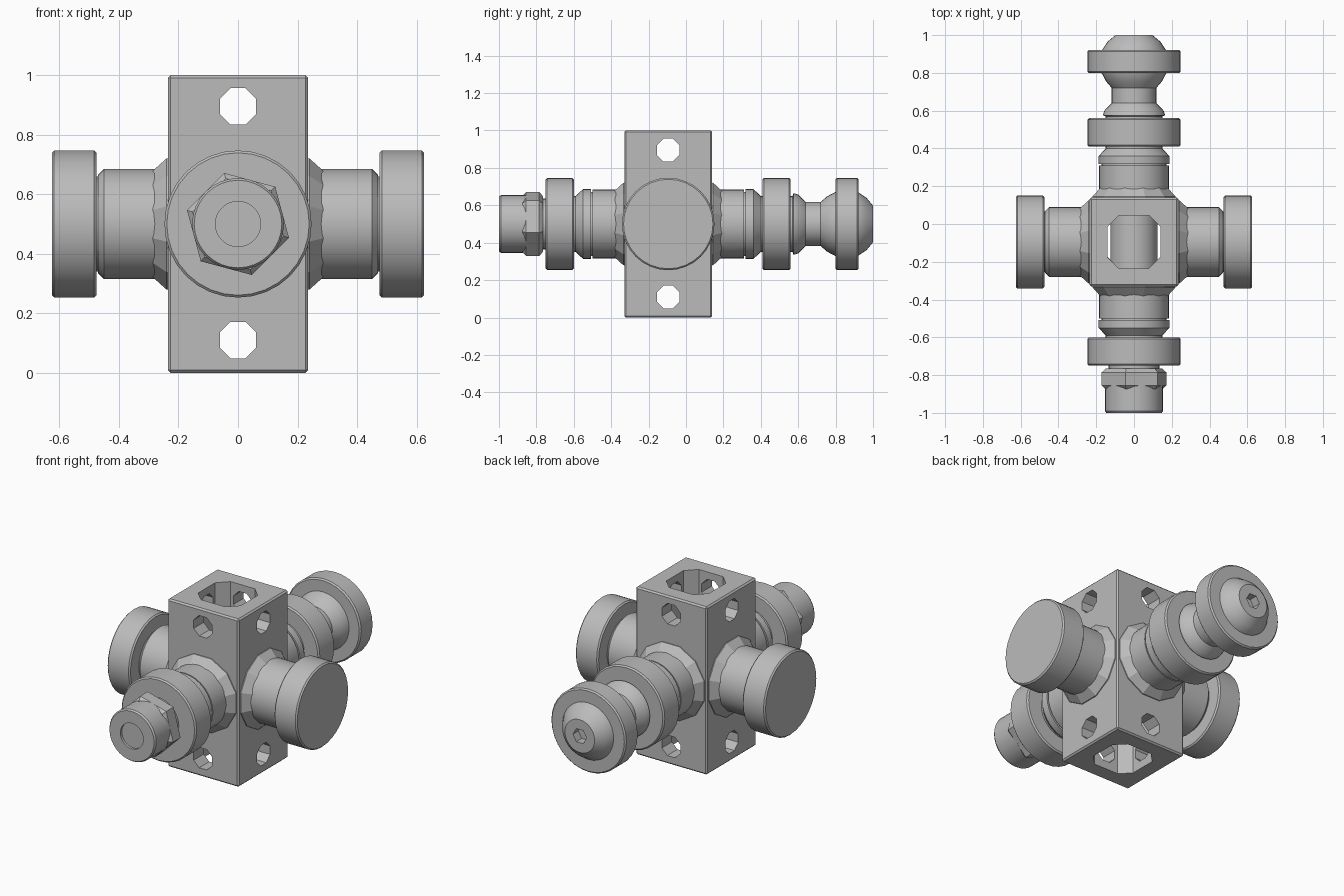
import bpy
import bmesh
from math import pi, cos, sin, radians
from mathutils import Matrix, Vector

cube = bpy.data.objects.get("Cube")
if cube:
    bpy.data.objects.remove(cube, do_unlink=True)

steel = bpy.data.materials.new("grey_steel")
steel.use_nodes = True
GREY = (0.5, 0.5, 0.5, 1)
steel.diffuse_color = GREY
steel.node_tree.nodes["Principled BSDF"].inputs["Base Color"].default_value = GREY

BLOCK = Vector((0, -0.095, 0.5))   # block centre
FRONT, BACK = Vector((0, -1, 0)), Vector((0, 1, 0))
LEFT, RIGHT, UP = Vector((1, 0, 0)), Vector((-1, 0, 0)), Vector((0, 0, 1))


def make_object(name, bm):
    bmesh.ops.recalc_face_normals(bm, faces=bm.faces)
    mesh = bpy.data.meshes.new(name)
    bm.to_mesh(mesh)
    bm.free()
    mesh.materials.append(steel)
    ob = bpy.data.objects.new(name, mesh)
    bpy.context.collection.objects.link(ob)
    return ob


def smooth(ob, angle=32):
    bpy.ops.object.select_all(action='DESELECT')
    ob.select_set(True)
    bpy.context.view_layer.objects.active = ob
    bpy.ops.object.shade_smooth_by_angle(angle=radians(angle))


def lathe(name, profile, axis, base, sides=32, turn=0.0):
    """Closed solid from (distance, radius) pairs along an axis."""
    bm = bmesh.new()
    rings = [[bm.verts.new((r * cos(turn + 2 * pi * i / sides),
                            r * sin(turn + 2 * pi * i / sides), d))
              for i in range(sides)] for d, r in profile]
    for a, b in zip(rings, rings[1:]):
        for i in range(sides):
            j = (i + 1) % sides
            bm.faces.new((a[i], a[j], b[j], b[i]))
    bm.faces.new(rings[0][::-1])
    bm.faces.new(rings[-1])
    spin = axis.to_track_quat('Z', 'Y').to_matrix().to_4x4()
    bm.transform(Matrix.Translation(base) @ spin)
    ob = make_object(name, bm)
    if sides > 12:
        smooth(ob)
    return ob


def disc(name, start, end, radius, axis, base):
    c = 0.008
    return lathe(name, [(start, radius - c), (start + c, radius),
                        (end - c, radius), (end, radius - c)], axis, base)


def cut(target, cutter):
    cutter.hide_render = True
    mod = target.modifiers.new("cut", 'BOOLEAN')
    mod.operation, mod.solver, mod.object = 'DIFFERENCE', 'EXACT', cutter
    bpy.context.view_layer.objects.active = target
    bpy.ops.object.modifier_apply(modifier=mod.name)
    bpy.data.objects.remove(cutter, do_unlink=True)


def box(name, size, centre, bevel, vertical_only=False):
    bm = bmesh.new()
    bmesh.ops.create_cube(bm, size=1)
    bm.transform(Matrix.Translation(centre) @ Matrix.Diagonal((*size, 1)))
    edges = [e for e in bm.edges if not vertical_only
             or abs(e.verts[0].co.z - e.verts[1].co.z) > 0.1]
    bmesh.ops.bevel(bm, geom=edges, offset=bevel, segments=1, affect='EDGES')
    return make_object(name, bm)


# Hollow block with cross-drilled holes near both ends
block = box("centre_block", (0.47, 0.47, 1), BLOCK, 0.009)
cut(block, box("bore_cutter", (0.28, 0.28, 1.4), BLOCK, 0.06, True))
for z in (0.895, 0.11):
    for axis in (LEFT, BACK):
        cut(block, lathe("hole_cutter", [(-0.5, 0.066), (0.5, 0.066)], axis,
                         Vector((0, BLOCK.y, z)), 8, pi / 8))

# Shaft crossing the bore
lathe("cross_shaft", [(-0.2, 0.125), (0.2, 0.125)], BACK, BLOCK)

# Four necks, each with a faceted weld at the root
for label, axis in (("left", LEFT), ("right", RIGHT), ("front", FRONT), ("back", BACK)):
    lathe(label + "_weld", [(0.2, 0.233), (0.24, 0.228), (0.285, 0.186), (0.3, 0.17)],
          axis, BLOCK, 12, pi / 12)
    end = 0.47 if axis.x else 0.405
    lathe(label + "_neck", [(0.17, 0.185), (end - 0.02, 0.185), (end, 0.165)]
          if axis.x else [(0.17, 0.185), (end, 0.185)], axis, BLOCK)

# Side wheels
for label, axis in (("left", LEFT), ("right", RIGHT)):
    lathe(label + "_axle", [(0.44, 0.16), (0.5, 0.16)], axis, BLOCK)
    disc(label + "_wheel", 0.475, 0.625, 0.247, axis, BLOCK)

# Tapered collar and wheel on the front and back arms
for label, axis, gap in (("front", FRONT, 0.19), ("back", BACK, 0.0)):
    base = Vector((0, 0, 0.5)) + axis * gap
    lathe(label + "_collar", [(0.29, 0.172), (0.318, 0.172), (0.318, 0.187), (0.36, 0.187),
                              (0.4, 0.15), (0.43, 0.15)], axis, base)
    disc(label + "_wheel", 0.41, 0.56, 0.247, axis, base)

# Front nut and bolt end with a shallow recess
CENTRE = Vector((0, 0, 0.5))
lathe("front_washer", [(0.73, 0.135), (0.78, 0.135)], FRONT, CENTRE)
lathe("front_nut", [(0.765, 0.155), (0.785, 0.177), (0.855, 0.177), (0.873, 0.158)],
      FRONT, CENTRE, 6, pi / 4)
lathe("front_bolt_end", [(0.85, 0.154), (0.99, 0.154), (1.0, 0.147),
                         (1.0, 0.076), (0.985, 0.076)], FRONT, CENTRE)

# Back stem, rounded knob with hexagonal socket, and end ring
lathe("back_stem", [(0.55, 0.15), (0.57, 0.15), (0.575, 0.165), (0.6, 0.157),
                    (0.64, 0.118), (0.74, 0.118)], BACK, CENTRE)
knob = lathe("back_knob", [(0.72, 0.118), (0.755, 0.148), (0.8, 0.172), (0.86, 0.182),
                           (0.92, 0.17), (0.965, 0.14), (1.0, 0.098)], BACK, CENTRE)
cut(knob, lathe("socket_cutter", [(0.95, 0.045), (1.1, 0.045)], BACK, CENTRE, 6))
smooth(knob)
disc("back_end_ring", 0.8, 0.922, 0.247, BACK, CENTRE)
